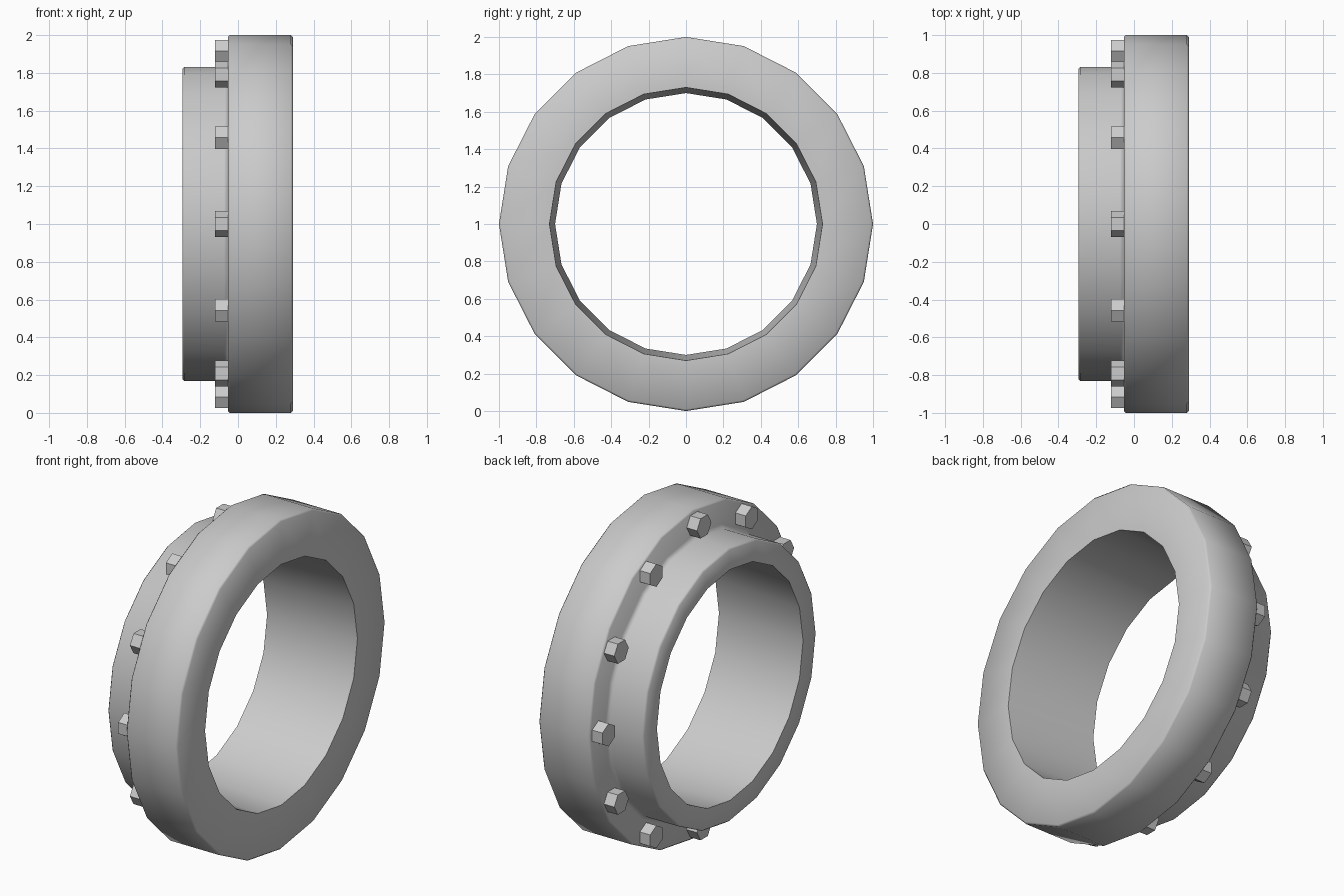
import bpy, bmesh, math

if "Cube" in bpy.data.objects:
    bpy.data.objects.remove(bpy.data.objects["Cube"])

SIDES = 20          # low-poly ring segments
BOLTS = 12
BOLT_CIRCLE = 0.915
CENTRE_Z = 1.0


def finish(bm, name):
    bmesh.ops.recalc_face_normals(bm, faces=bm.faces)
    mesh = bpy.data.meshes.new(name)
    bm.to_mesh(mesh)
    bm.free()
    obj = bpy.data.objects.new(name, mesh)
    bpy.context.collection.objects.link(obj)
    obj.location.z = CENTRE_Z
    return obj


def lathe(name, profile):
    """Revolve a closed (x, radius) profile around the x axis."""
    bm = bmesh.new()
    rings = []
    for i in range(SIDES):
        a = 2 * math.pi * i / SIDES
        rings.append([bm.verts.new((x, r * math.cos(a), r * math.sin(a)))
                      for x, r in profile])
    n = len(profile)
    for i in range(SIDES):
        p, q = rings[i], rings[(i + 1) % SIDES]
        for j in range(n):
            k = (j + 1) % n
            bm.faces.new((p[j], p[k], q[k], q[j]))
    return finish(bm, name)


# Flange and hub in one ring, with chamfered edges and a slightly tapered bore
ring = lathe("flange_ring", [
    (0.29, 0.73), (0.29, 0.99), (0.28, 1.0),        # front face and outer rim
    (-0.043, 1.0), (-0.053, 0.99),                  # back of the rim
    (-0.053, 0.85), (-0.073, 0.83),                 # fillet into the hub
    (-0.285, 0.83), (-0.295, 0.82), (-0.295, 0.70), # hub end
])
bpy.context.view_layer.objects.active = ring
ring.select_set(True)
bpy.ops.object.shade_smooth_by_angle(angle=math.radians(50))


# Hexagonal bolt heads, each turned to follow the ring
def bolt(index):
    a = 2 * math.pi * index / BOLTS
    bm = bmesh.new()
    cy, cz = BOLT_CIRCLE * math.cos(a), BOLT_CIRCLE * math.sin(a)
    ends = []
    for x in (-0.122, -0.045):
        ends.append([bm.verts.new((x,
                                   cy + 0.069 * math.cos(a + math.radians(30 + 60 * k)),
                                   cz + 0.069 * math.sin(a + math.radians(30 + 60 * k))))
                     for k in range(6)])
    for end in ends:
        bm.faces.new(end)
    for k in range(6):
        m = (k + 1) % 6
        bm.faces.new((ends[0][k], ends[0][m], ends[1][m], ends[1][k]))
    finish(bm, f"bolt_head_{index + 1}")


for i in range(BOLTS):
    bolt(i)
